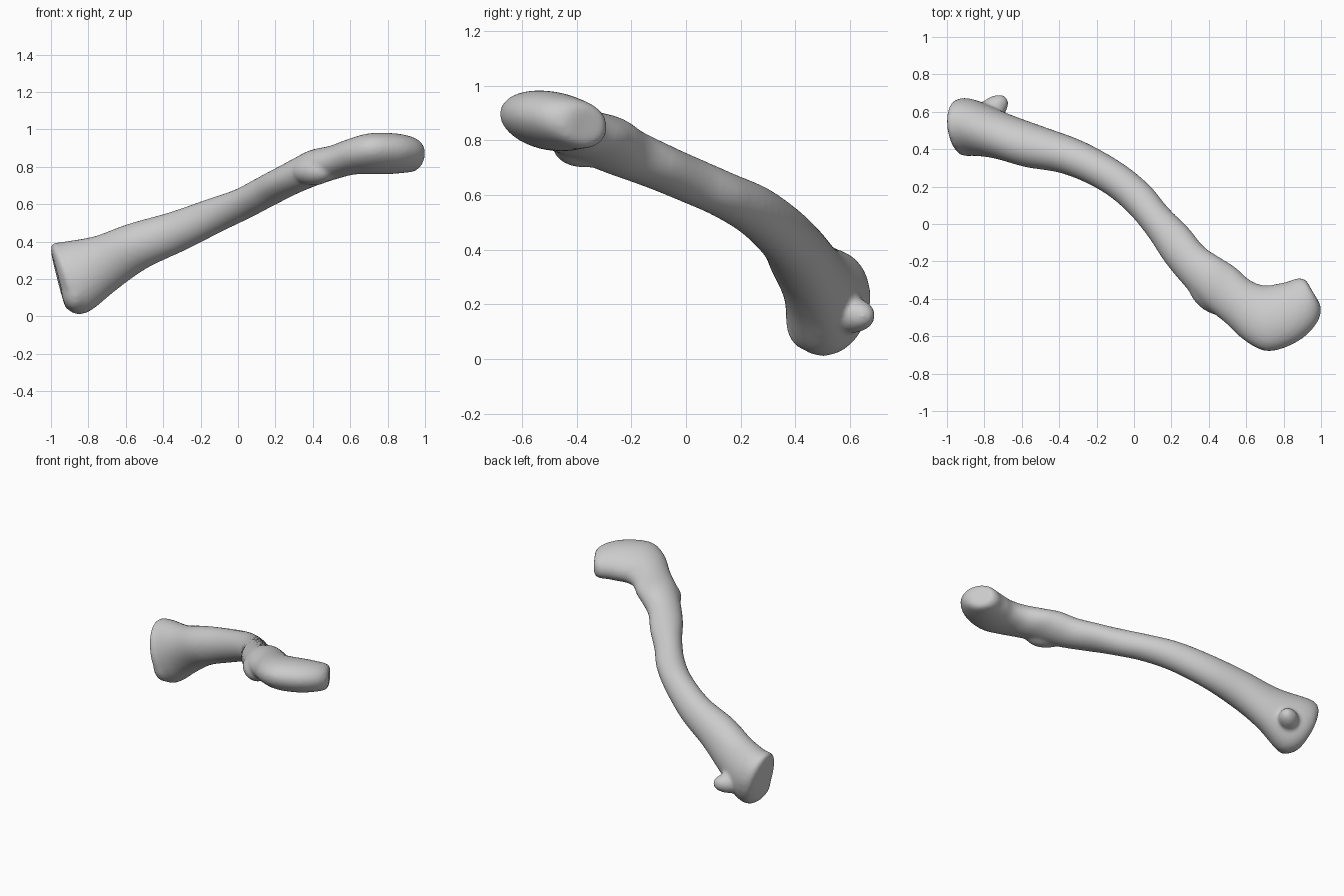
import bpy, bmesh
from math import cos, sin, pi
from mathutils import Vector, Matrix

cube = bpy.data.objects.get("Cube")
if cube:
    bpy.data.objects.remove(cube, do_unlink=True)

SIDES, STEPS = 32, 5

# Cross-sections in hundredths: front edge xyz, back edge xyz, half thickness
SECTIONS = [
    (96, -37, 86, 92, -30, 84, 5),
    (100, -45, 88, 88, -29, 83, 8),
    (97, -54, 90, 82, -31, 83, 9.5),
    (87, -63, 91, 77, -32, 83, 10.5),
    (72, -68, 91, 70, -33, 83, 10.5),
    (60, -63, 88, 62, -30, 83, 9.5),
    (49, -53, 83, 54, -23, 82, 9),
    (38, -44, 79, 46, -18, 81, 9.5),
    (29, -35, 75, 37, -12, 77, 9),
    (17, -21, 71, 29, -2, 71, 8.5),
    (7, -6, 67, 18, 9, 64, 8.5),
    (-4, 7, 61, 8, 21, 59, 8.5),
    (-18, 18, 53, -7, 33, 55, 9.5),
    (-37, 27, 42, -28, 44, 49, 11),
    (-56, 31, 33, -52, 52, 42, 13),
    (-74, 35, 27, -68, 59, 30, 15.5),
    (-88, 37, 24, -84, 66, 19, 20),
    (-93, 37, 23, -93, 66, 17, 20),
    (-96, 42, 21, -96, 60, 17, 15),
]


def blend(a, b, c, d, t):
    """Smooth curve through b and c."""
    return b + 0.5 * t * (c - a + t * (2 * a - 5 * b + 4 * c - d + t * (3 * (b - c) + d - a)))


def smooth_sections():
    rows = [SECTIONS[0]] + SECTIONS + [SECTIONS[-1]]
    out = []
    for i in range(len(SECTIONS) - 1):
        for s in range(STEPS):
            out.append([blend(*v, s / STEPS) / 100 for v in zip(*rows[i:i + 4])])
    out.append([v / 100 for v in SECTIONS[-1]])
    return out


def loft(bm):
    """Skin oval rings along the curved shaft and close both ends."""
    secs = smooth_sections()
    mids = [(Vector(s[:3]) + Vector(s[3:6])) / 2 for s in secs]
    reach = 2 * STEPS
    rings = []
    for i, s in enumerate(secs):
        half = (Vector(s[3:6]) - Vector(s[:3])) / 2
        along = mids[min(i + reach, len(mids) - 1)] - mids[max(i - reach, 0)]
        up = half.cross(along).normalized()
        if up.z < 0:
            up.negate()
        angles = [2 * pi * k / SIDES for k in range(SIDES)]
        rings.append([bm.verts.new(mids[i] + half * cos(a) + up * s[6] * sin(a)) for a in angles])
    for a, b in zip(rings, rings[1:]):
        for k in range(SIDES):
            n = (k + 1) % SIDES
            bm.faces.new((a[k], a[n], b[n], b[k]))
    bm.faces.new(rings[0])
    bm.faces.new(rings[-1])


def knob(bm, centre, size, turn=0):
    """Rounded bony bump that fuses with the shaft."""
    matrix = Matrix.Translation(centre) @ Matrix.Rotation(turn, 4, 'Z') @ Matrix.Diagonal((*size, 1))
    bmesh.ops.create_icosphere(bm, subdivisions=4, radius=1, matrix=matrix)


# Shaft with its bumps
bm = bmesh.new()
loft(bm)
knob(bm, (-0.765, 0.605, 0.16), (0.11, 0.065, 0.065), 0.7)
knob(bm, (0.4, -0.37, 0.775), (0.14, 0.085, 0.075), -0.8)
knob(bm, (-0.87, 0.45, 0.14), (0.075, 0.085, 0.11))
bmesh.ops.recalc_face_normals(bm, faces=bm.faces)
mesh = bpy.data.meshes.new("collar_bone")
bm.to_mesh(mesh)
bm.free()
bone = bpy.data.objects.new("collar_bone", mesh)
bpy.context.collection.objects.link(bone)

# Fuse the parts into one smooth skin
remesh = bone.modifiers.new("fuse", 'REMESH')
remesh.mode = 'VOXEL'
remesh.voxel_size = 0.012
remesh.use_smooth_shade = True
soften = bone.modifiers.new("soften", 'SMOOTH')
soften.factor = 0.5
soften.iterations = 10

# Bone colour
mat = bpy.data.materials.new("bone_grey")
mat.use_nodes = True
colour = (0.6, 0.6, 0.6, 1)
mat.diffuse_color = colour
mat.node_tree.nodes["Principled BSDF"].inputs["Base Color"].default_value = colour
mesh.materials.append(mat)
for p in mesh.polygons:
    p.use_smooth = True
